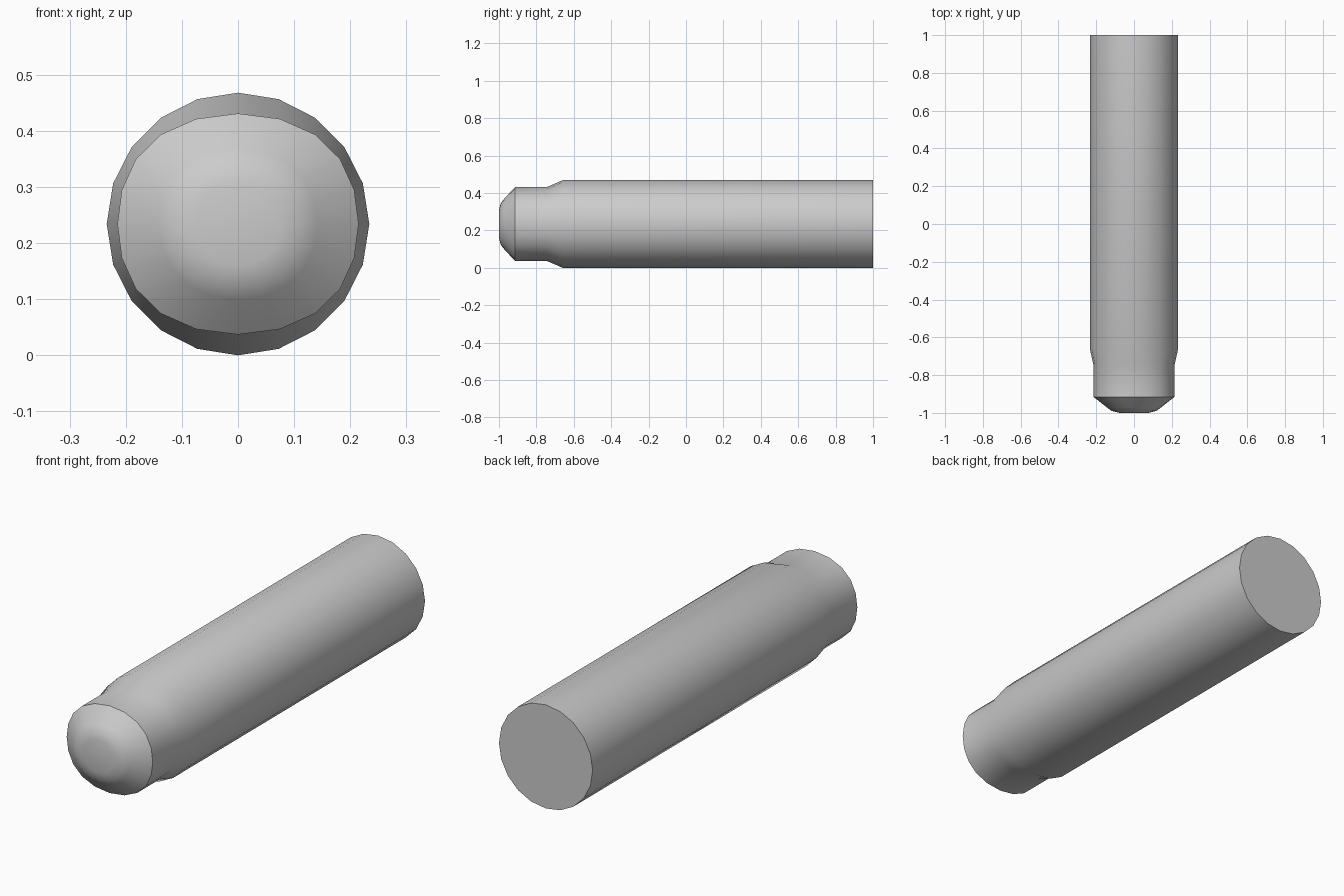
import bpy, bmesh
from math import sin, cos, pi, radians

if "Cube" in bpy.data.objects:
    bpy.data.objects.remove(bpy.data.objects["Cube"])

SIDES = 20
R = 0.234
# (y, half width, half height) rings from nose to tail
RINGS = [(-1.0, 0.075, 0.075), (-0.99, 0.118, 0.112), (-0.972, 0.142, 0.135),
         (-0.915, 0.215, 0.197), (-0.745, 0.215, 0.197),
         (-0.66, R, R), (1.0, R, R)]

bm = bmesh.new()
loops = []
for y, rx, rz in RINGS:
    bulge = 0.5 * (rx - rz)  # neck is slightly flattened top and bottom
    ring = []
    for i in range(SIDES):
        a = 2 * pi * i / SIDES
        x = rx * sin(a) + bulge * sin(2 * a) * cos(a) * 1.6
        ring.append(bm.verts.new((x, y, R + rz * cos(a))))
    loops.append(ring)

# side walls
for a, b in zip(loops, loops[1:]):
    for i in range(SIDES):
        j = (i + 1) % SIDES
        bm.faces.new((a[i], a[j], b[j], b[i]))
# flat nose and tail caps
bm.faces.new(loops[0])
bm.faces.new(loops[-1])
bmesh.ops.recalc_face_normals(bm, faces=bm.faces)

mesh = bpy.data.meshes.new("round_body")
bm.to_mesh(mesh)
bm.free()
body = bpy.data.objects.new("round_body", mesh)
bpy.context.collection.objects.link(body)
bpy.context.view_layer.objects.active = body
body.select_set(True)
bpy.ops.object.shade_smooth_by_angle(angle=radians(35))
